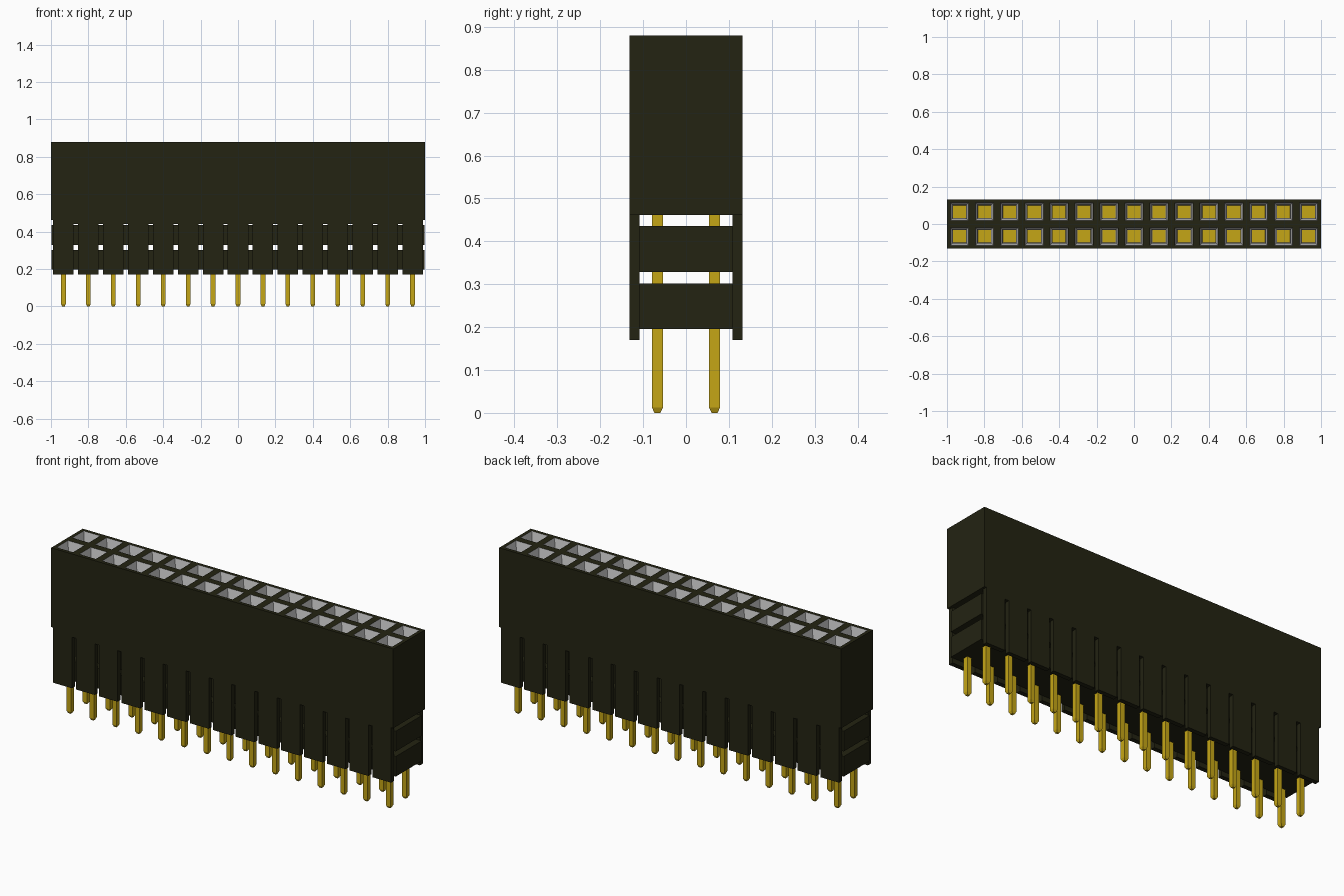
import bpy, bmesh
from mathutils import Matrix

if "Cube" in bpy.data.objects:
    bpy.data.objects.remove(bpy.data.objects["Cube"], do_unlink=True)

COLS, PITCH = 15, 2 / 15
TOP, SHOULDER, FOOT = 0.88, 0.461, 0.17
ROW_Y, HALF_Y, WALL = PITCH / 2, 0.132, 0.024
XS = [(i - (COLS - 1) / 2) * PITCH for i in range(COLS)]


def material(name, rgb, rough=0.6):
    m = bpy.data.materials.new(name)
    m.use_nodes = True
    m.diffuse_color = (*rgb, 1)
    bsdf = m.node_tree.nodes["Principled BSDF"]
    bsdf.inputs["Base Color"].default_value = (*rgb, 1)
    bsdf.inputs["Roughness"].default_value = rough
    return m


plastic = material("dark olive plastic", (0.017, 0.017, 0.006))
silver = material("silver grey", (0.56, 0.56, 0.56))
gold = material("gold", (0.56, 0.38, 0.008))


def finish(bm, name, mats):
    bmesh.ops.recalc_face_normals(bm, faces=bm.faces[:])
    mesh = bpy.data.meshes.new(name)
    bm.to_mesh(mesh)
    bm.free()
    for m in mats:
        mesh.materials.append(m)
    ob = bpy.data.objects.new(name, mesh)
    bpy.context.collection.objects.link(ob)
    return ob


def add_box(bm, lo, hi):
    size = [b - a for a, b in zip(lo, hi)]
    mid = [(a + b) / 2 for a, b in zip(lo, hi)]
    return bmesh.ops.create_cube(
        bm, size=1, matrix=Matrix.Translation(mid) @ Matrix.Diagonal((*size, 1)))["verts"]


# Upper housing: one grid cell per socket on top, sides pulled down, bottom capped
bm = bmesh.new()
bmesh.ops.create_grid(bm, x_segments=COLS, y_segments=2, size=1,
                      matrix=Matrix.Translation((0, 0, TOP)) @ Matrix.Diagonal((1, HALF_Y, 1, 1)))
cells = bm.faces[:]
rim = [e for e in bm.edges if e.is_boundary]
ext = bmesh.ops.extrude_edge_only(bm, edges=rim)["geom"]
for v in (g for g in ext if isinstance(g, bmesh.types.BMVert)):
    v.co.z = SHOULDER
bottom = [e for e in bm.edges if e.is_boundary]
bmesh.ops.contextual_create(bm, geom=bottom)
bmesh.ops.recalc_face_normals(bm, faces=bm.faces[:])

# Sockets: plastic frame, silver funnel, narrow silver well, gold floor
bmesh.ops.inset_individual(bm, faces=cells, thickness=0.026)
for thickness, depth in ((0.016, -0.05), (0.003, -0.10)):
    ring = bmesh.ops.inset_individual(bm, faces=cells, thickness=thickness, depth=depth)["faces"]
    for f in ring:
        f.material_index = 1
for f in cells:
    f.material_index = 2
finish(bm, "socket_housing", [plastic, silver, gold])

# Slotted skirt walls: comb profile extruded through the wall thickness
tab, slot_top, end = 0.055, 0.44, 0.988
profile = [(end, SHOULDER), (-end, SHOULDER)]
for i, x in enumerate(XS):
    if i:
        profile.append((x - tab, slot_top))
    left = -end if i == 0 else x - tab
    right = end if i == COLS - 1 else x + tab
    profile += [(left, FOOT), (right, FOOT)]
    if i < COLS - 1:
        profile.append((x + tab, slot_top))
for name, y in (("front_skirt", -HALF_Y), ("back_skirt", HALF_Y - WALL)):
    bm = bmesh.new()
    face = bm.faces.new([bm.verts.new((x, y, z)) for x, z in profile])
    ext = bmesh.ops.extrude_face_region(bm, geom=[face])["geom"]
    bmesh.ops.translate(bm, vec=(0, WALL, 0),
                        verts=[g for g in ext if isinstance(g, bmesh.types.BMVert)])
    finish(bm, name, [plastic])

# Two inner bars between the skirts, running the full length
for name, z0, z1 in (("lower_bar", 0.196, 0.302), ("upper_bar", 0.329, 0.436)):
    bm = bmesh.new()
    y = HALF_Y - WALL
    add_box(bm, (-0.998, -y, z0), (0.998, y, z1))
    finish(bm, name, [plastic])

# Square pins with tapered tips
for name, y in (("front_pins", -ROW_Y), ("back_pins", ROW_Y)):
    bm = bmesh.new()
    r = 0.0125
    for x in XS:
        add_box(bm, (x - r, y - r, 0.012), (x + r, y + r, SHOULDER + 0.01))
    bm.normal_update()
    tips = [f for f in bm.faces if f.normal.z < -0.9]
    bmesh.ops.inset_individual(bm, faces=tips, thickness=0.008, depth=0.012)
    finish(bm, name, [gold])
